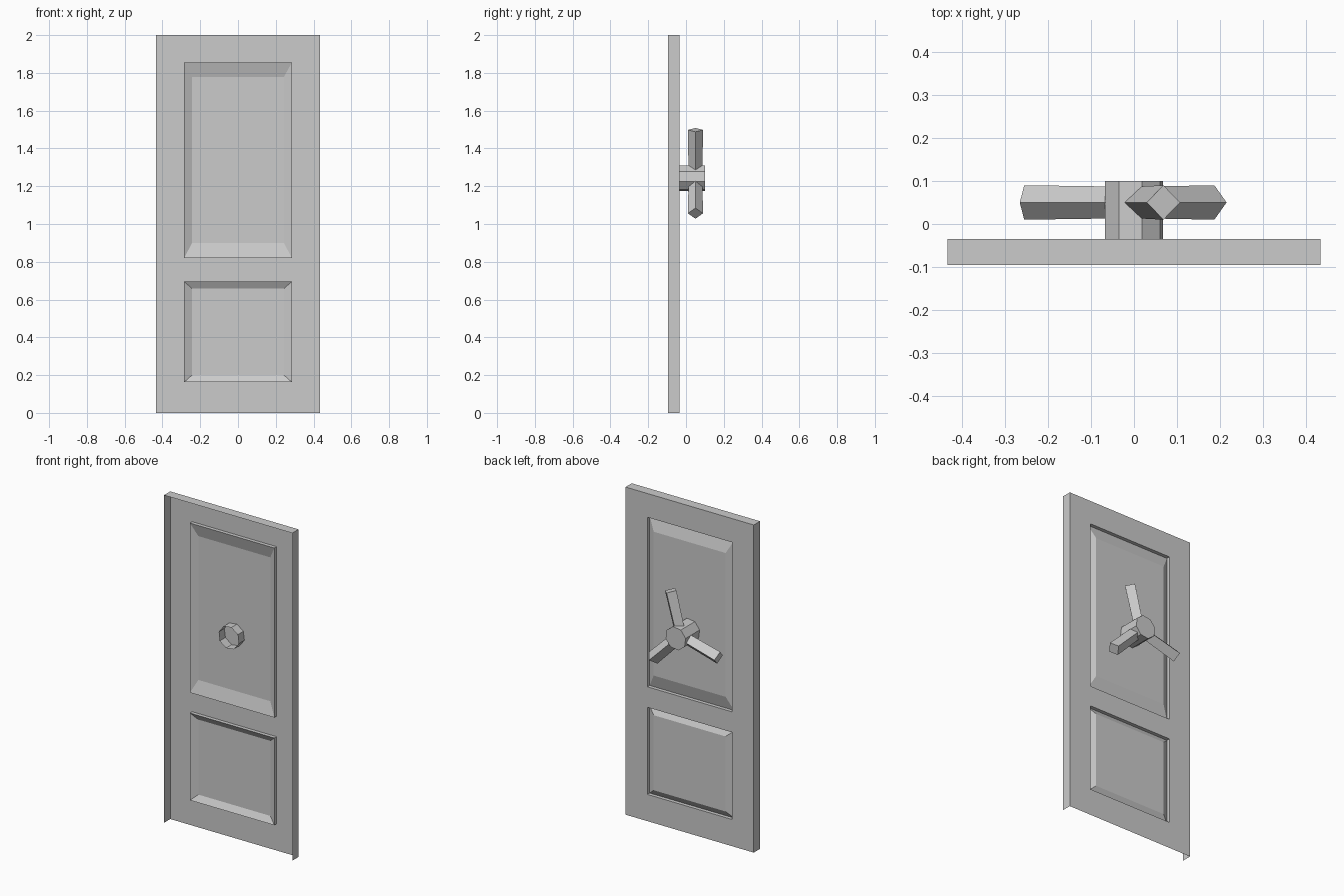
import bpy, bmesh
from math import sin, cos, radians
from mathutils import Vector

if "Cube" in bpy.data.objects:
    bpy.data.objects.remove(bpy.data.objects["Cube"])

Y_FRONT, Y_BACK = -0.095, -0.035
HALF_W, HEIGHT = 0.433, 2.0
GROOVE = 0.022
HUB = Vector((0, 0.05, 1.243))


def finish(name, bm, recalc=False):
    bmesh.ops.remove_doubles(bm, verts=bm.verts, dist=1e-5)
    if recalc:
        bmesh.ops.recalc_face_normals(bm, faces=bm.faces)
    mesh = bpy.data.meshes.new(name)
    bm.to_mesh(mesh)
    bm.free()
    obj = bpy.data.objects.new(name, mesh)
    bpy.context.collection.objects.link(obj)
    return obj


def face(bm, pts):
    bm.faces.new([bm.verts.new(p) for p in pts])


def rect(x0, x1, z0, z1, y):
    return [Vector((x, y, z)) for x, z in ((x0, z0), (x0, z1), (x1, z1), (x1, z0))]


def loft(bm, rings, cap=True):
    """Join successive rings of points and close the last one."""
    for a, b in zip(rings, rings[1:]):
        n = len(a)
        for i in range(n):
            j = (i + 1) % n
            face(bm, (a[i], a[j], b[j], b[i]))
    if cap:
        face(bm, rings[-1])


# Door: shell open at the front and bottom, with two raised panels
bm = bmesh.new()
OUT_X, IN_X = 0.285, 0.243
xs = (-HALF_W, -OUT_X, OUT_X, HALF_W)
zs = (0, 0.163, 0.695, 0.82, 1.855, HEIGHT)
panels = {1: (0.2, 0.658), 3: (0.9, 1.778)}
for i in range(3):
    for k in range(5):
        if i == 1 and k in panels:
            outer = (-OUT_X, OUT_X, zs[k], zs[k + 1])
            inner = (-IN_X, IN_X, *panels[k])
            loft(bm, [rect(*outer, Y_BACK), rect(*outer, Y_BACK - GROOVE),
                      rect(*inner, Y_BACK)])
        else:
            face(bm, rect(xs[i], xs[i + 1], zs[k], zs[k + 1], Y_BACK))
# left, top and right edges of the door
f, b = (rect(-HALF_W, HALF_W, 0, HEIGHT, y) for y in (Y_FRONT, Y_BACK))
for i in range(3):
    face(bm, (f[i], f[i + 1], b[i + 1], b[i]))
finish("door", bm)

# Hub: eight-sided tube passing through the door, capped at the back
bm = bmesh.new()
angles = [radians(75 + 45 * i) for i in range(8)]
loft(bm, [[Vector((0.07 * cos(a), y, HUB.z + 0.07 * sin(a))) for a in angles]
          for y in (-0.09, 0.1)])
finish("wheel_hub", bm, True)

# Spokes: three diamond-section bars
for n in range(3):
    a = radians(75 + 120 * n)
    along = Vector((cos(a), 0, sin(a)))
    side = Vector((-sin(a), 0, cos(a)))
    depth = Vector((0, 1, 0))
    bm = bmesh.new()
    loft(bm, [[HUB + along * r + d * h for d in (side, depth, -side, -depth)]
              for r, h in ((0.045, 0.037), (0.264, 0.04))])
    finish(f"wheel_spoke_{n + 1}", bm, True)
